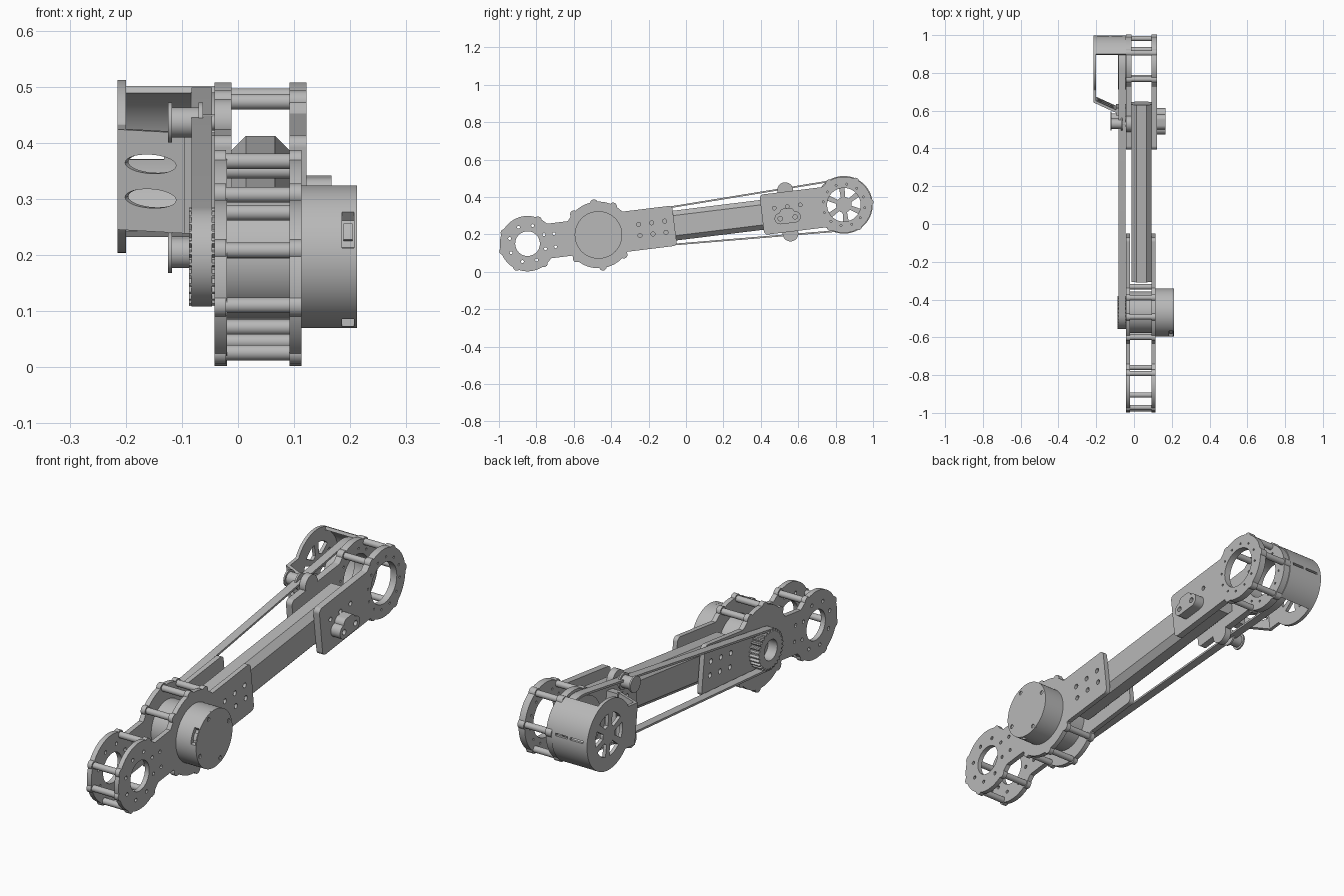
import bpy, bmesh
from math import sin, cos, asin, sqrt, pi, radians
from mathutils import Matrix, Vector

cube = bpy.data.objects.get("Cube")
if cube:
    bpy.data.objects.remove(cube)

grey = bpy.data.materials.new("machined grey")
grey.use_nodes = True
grey.diffuse_color = (0.48, 0.48, 0.48, 1)
grey.node_tree.nodes["Principled BSDF"].inputs["Base Color"].default_value = (0.48, 0.48, 0.48, 1)

# Arm frame: X runs along the arm, Y across it, Z along world x; origin at the motor axis
TILT = radians(7)
ARM = Matrix(((0, 0, 1, 0),
              (cos(TILT), -sin(TILT), 0, -0.468),
              (sin(TILT), cos(TILT), 0, 0.197),
              (0, 0, 0, 1)))
LOW, HIGH = -0.382, 1.322          # positions of the end joints along the arm
parts = []


def sheet(name, outline, z0, z1, holes=(), frame=ARM):
    """Flat outline with holes, extruded from z0 to z1 in the given frame."""
    curve = bpy.data.curves.new(name, 'CURVE')
    curve.dimensions, curve.fill_mode = '2D', 'BOTH'
    curve.extrude = (z1 - z0) / 2
    for loop in [outline, *holes]:
        spline = curve.splines.new('POLY')
        spline.points.add(len(loop) - 1)
        for point, (x, y) in zip(spline.points, loop):
            point.co = (x, y, 0, 1)
        spline.use_cyclic_u = True
    temp = bpy.data.objects.new(name, curve)
    bpy.context.collection.objects.link(temp)
    graph = bpy.context.evaluated_depsgraph_get()
    mesh = bpy.data.meshes.new_from_object(temp.evaluated_get(graph))
    bpy.data.objects.remove(temp)
    bpy.data.curves.remove(curve)
    mesh.transform(frame @ Matrix.Translation((0, 0, (z0 + z1) / 2)))
    bm = bmesh.new()
    bm.from_mesh(mesh)
    bmesh.ops.remove_doubles(bm, verts=bm.verts, dist=1e-5)
    bmesh.ops.recalc_face_normals(bm, faces=bm.faces)
    bm.to_mesh(mesh)
    bm.free()
    mesh.materials.clear()
    mesh.materials.append(grey)
    ob = bpy.data.objects.new(name, mesh)
    bpy.context.collection.objects.link(ob)
    parts.append(ob)


def arc(cx, cy, r, a0, a1, n=24):
    angles = [radians(a0 + (a1 - a0) * i / n) for i in range(n + 1)]
    return [(cx + r * cos(a), cy + r * sin(a)) for a in angles]


def circle(cx, cy, r, n=48):
    return arc(cx, cy, r, 0, 360, n)[:-1]


def polar(cx, r, deg):
    return cx + r * cos(radians(deg)), r * sin(radians(deg))


def sector(cx, r0, r1, a0, a1):
    return arc(cx, 0, r1, a0, a1) + arc(cx, 0, r0, a1, a0)


def rect(x0, x1, y0, y1):
    return [(x0, y0), (x1, y0), (x1, y1), (x0, y1)]


def hull(x1, r1, x2, r2, y=0):
    """Outline wrapped round two circles."""
    a = 90 + asin((r2 - r1) / (x2 - x1)) * 180 / pi
    return arc(x1, y, r1, a, 360 - a) + arc(x2, y, r2, -a, a)


def disc(u, c, r):
    return sqrt(max(0, r * r - (u - c) ** 2))


def strip(u, u0, u1, h, r=0.02):
    """Half width of a bar with rounded corners."""
    if not u0 <= u <= u1:
        return 0
    return h - r + disc(max(0, r - min(u - u0, u1 - u)), 0, r)


def profile(width, u0, u1, n=140):
    """Outline symmetric about the arm axis from a half-width function."""
    us = [u0 + (u1 - u0) * (1 - cos(pi * i / n)) / 2 for i in range(n + 1)]
    top = [(u, max(width(u), 0.0005)) for u in us]
    return top + [(u, -v) for u, v in reversed(top)]


def standoffs(name, c, r, angles, z0, z1, thick):
    """Hollow spacer rods with lugs on both side plates."""
    for i, deg in enumerate(angles):
        x, y = polar(c, r, deg)
        hole = [circle(x, y, 0.006, 12)]
        sheet(f"{name}_rod_{i + 1}", circle(x, y, 0.014, 20), z0, z1, hole)
        for a, b in ((z0, z0 + thick), (z1 - thick, z1)):
            sheet(f"{name}_lug_{i + 1}", circle(x, y, 0.02, 20), a, b, hole)


# Lower pair of side plates
lower = profile(lambda u: max(disc(u, LOW, 0.148), disc(u, 0, 0.178),
                              strip(u, -0.33, 0, 0.093), strip(u, 0, 0.41, 0.108)),
                LOW - 0.148, 0.41)
lower_holes = [circle(LOW, 0, 0.066)]
lower_holes += [circle(*polar(LOW, 0.1, 22 + 45 * i), 0.008, 12) for i in range(8)]
lower_holes += [circle(u, v, 0.011, 16) for u in (0.22, 0.29, 0.36) for v in (-0.03, 0.03)]
lower_holes += [circle(-0.235, v, 0.008, 12) for v in (-0.035, 0.035)]
for name, a, b in (("right", -0.042, -0.02), ("left", 0.092, 0.113)):
    sheet(f"lower_plate_{name}", lower, a, b, lower_holes)
standoffs("lower_joint", LOW, 0.137, (59, 148, 190, 238, 303), -0.042, 0.113, 0.021)
standoffs("motor_mount", 0, 0.172, (133, 91, 56, 220, 271, 315), -0.042, 0.113, 0.021)

# Upper pair of side plates
upper = profile(lambda u: max(disc(u, HIGH, 0.15), strip(u, 0.88, HIGH, 0.108)),
                0.88, HIGH + 0.15)
upper_holes = [circle(HIGH, 0, 0.09)]
upper_holes += [circle(*polar(HIGH, 0.112, 15 + 30 * i), 0.005, 8) for i in range(12)]
upper_holes += [circle(u, 0.028, 0.01, 16) for u in (0.95, 1.02, 1.09)]
for name, a, b in (("right", -0.042, -0.012), ("left", 0.092, 0.122)):
    sheet(f"upper_plate_{name}", upper, a, b, upper_holes)
standoffs("upper_joint", HIGH, 0.139, (117, 57, -1, 297, 233), -0.042, 0.122, 0.03)

# Chamfered beam joining both ends
BEAM = ARM @ Matrix(((0, 0, 1, 0), (1, 0, 0, 0), (0, 1, 0, 0), (0, 0, 0, 1)))
cx, hx, hv, ch = 0.04, 0.052, 0.08, 0.026
section = [(hv, cx - hx + ch), (hv, cx + hx - ch), (hv - ch, cx + hx), (ch - hv, cx + hx),
           (-hv, cx + hx - ch), (-hv, cx - hx + ch), (ch - hv, cx - hx), (hv - ch, cx - hx)]
sheet("arm_beam", section, 0.17, 1.115, frame=BEAM)

# Motor with connector pockets and bolted end face
pocketed = []
for i in range(180):
    deg = 2 * i
    r = 0.108 if 135 < deg < 166 or 235 < deg < 250 else 0.127
    pocketed.append(polar(0, r, deg))
sheet("motor_core", circle(0, 0, 0.11, 64), -0.02, 0.092)
sheet("motor_body", circle(0, 0, 0.127, 90), 0.113, 0.185)
sheet("motor_connector_ring", pocketed, 0.185, 0.207)
sheet("motor_connector", sector(0, 0.1, 0.118, 143, 158), 0.188, 0.204)
sheet("motor_face", circle(0, 0, 0.127, 90), 0.207, 0.212,
      [circle(*polar(0, 0.108, 105 + 90 * i), 0.009, 16) for i in range(4)])

# Drive pulley, driven pulley and belt
teeth = 28
gear = [polar(0, 0.088 if k < 2 else 0.078, (i + k / 4) * 360 / teeth)
        for i in range(teeth) for k in range(4)]
sheet("drive_pulley", gear, -0.087, -0.042, [circle(0, 0, 0.045)])
sheet("driven_pulley", circle(HIGH, 0, 0.132, 72), -0.085, -0.042, [circle(HIGH, 0, 0.09)])
sheet("drive_belt", hull(0, 0.089, HIGH, 0.141), -0.083, -0.046,
      [hull(0, 0.08, HIGH, 0.132)])

# Belt idlers on plate lugs
for name, u, v in (("top", 1.02, 0.116), ("bottom", 1.02, -0.118)):
    sheet(f"{name}_idler_lug", circle(u, v, 0.042), -0.042, -0.012)
    for part, r, a, b in (("axle", 0.014, -0.075, -0.042), ("hub", 0.027, -0.118, -0.07),
                          ("outer_flange", 0.036, -0.125, -0.118),
                          ("inner_flange", 0.036, -0.07, -0.062)):
        sheet(f"{name}_idler_{part}", circle(u, v, r), a, b)

# Clamp block on the outer upper plate
sheet("clamp_block", hull(0.975, 0.03, 1.055, 0.0301, -0.032), 0.122, 0.167,
      [circle(u, -0.032, 0.012, 20) for u in (0.975, 1.055)])
sheet("clamp_block_top", hull(1.0, 0.025, 1.03, 0.0251, -0.006), 0.122, 0.167)

# Belt cover: end plate with six windows, curved wall with a slit
cover = profile(lambda u: max(disc(u, HIGH, 0.154), 0.09 if u < HIGH else 0),
                1.13, HIGH + 0.154)
windows = [arc(HIGH, 0, 0.094, 60 * i - 21, 60 * i + 21, 8) +
           arc(HIGH, 0, 0.042, 60 * i + 14, 60 * i - 14, 4) for i in range(6)]
sheet("cover_end_plate", cover, -0.215, -0.2, windows)
for name, a0, a1, z0, z1 in (("upper", 2, 62, -0.215, -0.042), ("lower", -62, -2, -0.215, -0.042),
                             ("outer_bridge", -2, 2, -0.215, -0.195),
                             ("middle_bridge", -2, 2, -0.132, -0.118),
                             ("inner_bridge", -2, 2, -0.06, -0.042)):
    sheet(f"cover_wall_{name}", sector(HIGH, 0.14, 0.154, a0, a1), z0, z1)

# Slotted web folding the cover back to the arm, and its foot
along = Vector((-0.055, 0, 0.12)).normalized()
across = Vector((0, 1, 0))
WEB = ARM @ Matrix.Translation((1.137, 0, -0.212)) @ Matrix(
    (along, across, along.cross(across))).transposed().to_4x4()
slots = [[(0.065 + x, y + v) for x, y in
          [(0.05 * cos(k * pi / 16), 0.017 * sin(k * pi / 16)) for k in range(32)]]
         for v in (-0.031, 0.031)]
sheet("cover_web", rect(0, 0.136, -0.09, 0.09), -0.007, 0.007, slots, WEB)
sheet("cover_foot", rect(1.06, 1.1, -0.088, 0.088), -0.095, -0.042)

# Smooth round surfaces, keep machined edges sharp
bpy.ops.object.select_all(action='DESELECT')
for ob in parts:
    ob.select_set(True)
bpy.context.view_layer.objects.active = parts[0]
bpy.ops.object.shade_smooth_by_angle(angle=radians(30))
